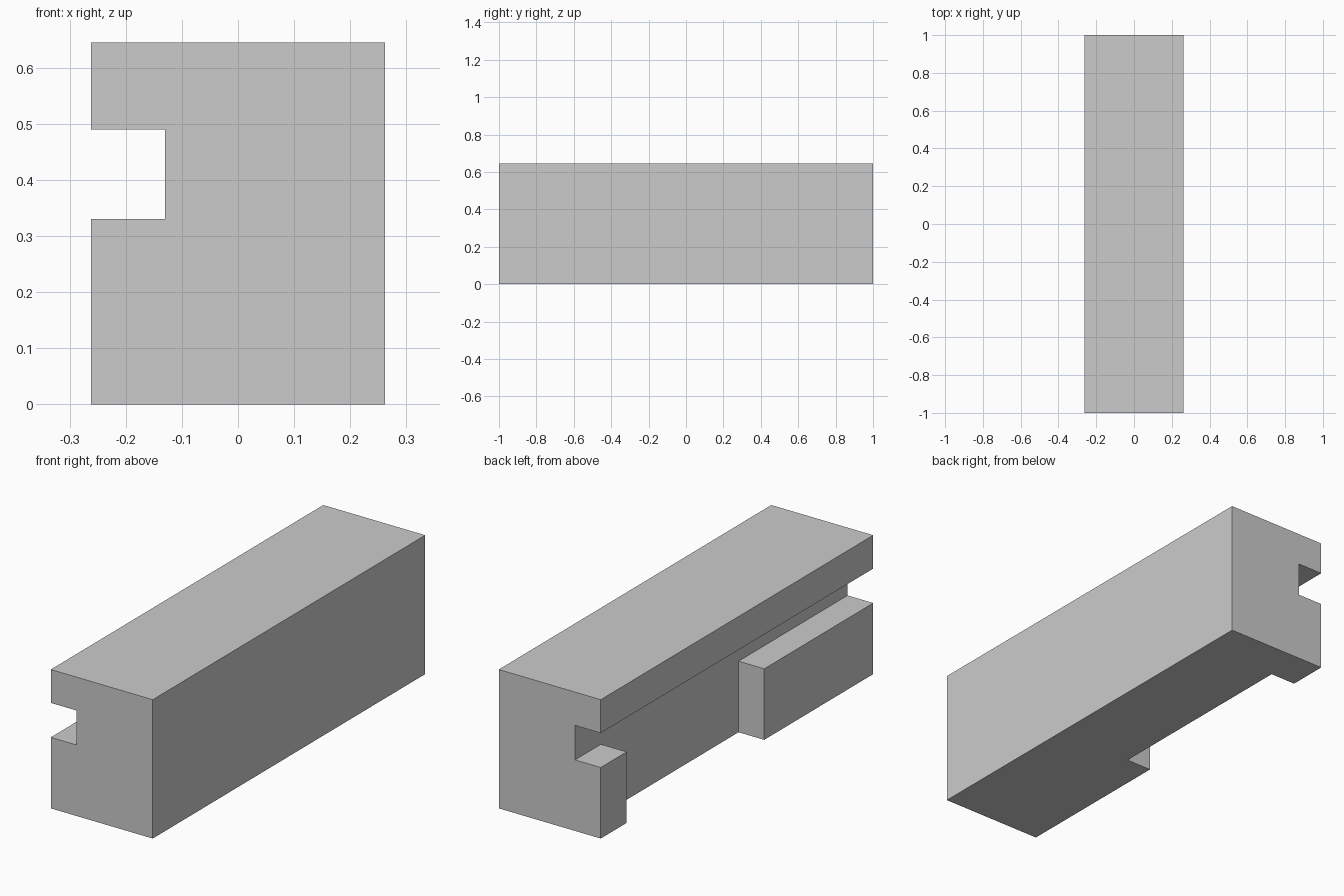
import bpy

default_cube = bpy.data.objects.get("Cube")
if default_cube:
    bpy.data.objects.remove(default_cube, do_unlink=True)

WIDTH, LENGTH, HEIGHT = 0.524, 2.0, 0.645
SIDE = -WIDTH / 2      # grooved side
WALL = -0.13           # depth reached by both cuts
OVER = 0.1             # cutter overshoot

grey = bpy.data.materials.new("light_grey")
grey.use_nodes = True
colour = (0.6, 0.6, 0.6, 1.0)
grey.diffuse_color = colour
grey.node_tree.nodes["Principled BSDF"].inputs["Base Color"].default_value = colour


def box(name, low, high):
    """Axis-aligned box between two corners."""
    centre = [(a + b) / 2 for a, b in zip(low, high)]
    bpy.ops.mesh.primitive_cube_add(size=1, location=centre)
    obj = bpy.context.object
    obj.name = name
    obj.scale = [b - a for a, b in zip(low, high)]
    bpy.ops.object.transform_apply(location=True, rotation=False, scale=True)
    obj.data.materials.append(grey)
    return obj


def cut(target, cutter):
    """Subtract a cutter, then remove it."""
    cutter.hide_render = True
    mod = target.modifiers.new("cut", "BOOLEAN")
    mod.operation = "DIFFERENCE"
    mod.solver = "EXACT"
    mod.object = cutter
    bpy.context.view_layer.objects.active = target
    bpy.ops.object.modifier_apply(modifier=mod.name)
    bpy.data.objects.remove(cutter, do_unlink=True)


# Solid beam
beam = box("grooved_beam", (SIDE, -LENGTH / 2, 0), (-SIDE, LENGTH / 2, HEIGHT))

# Groove along the full length
cut(beam, box("groove_cutter", (SIDE - OVER, -LENGTH / 2 - OVER, 0.33),
              (WALL, LENGTH / 2 + OVER, 0.49)))

# Gap in the lower lip, open to the groove and the underside
cut(beam, box("gap_cutter", (SIDE - OVER, -0.2, -OVER), (WALL, 0.81, 0.41)))
